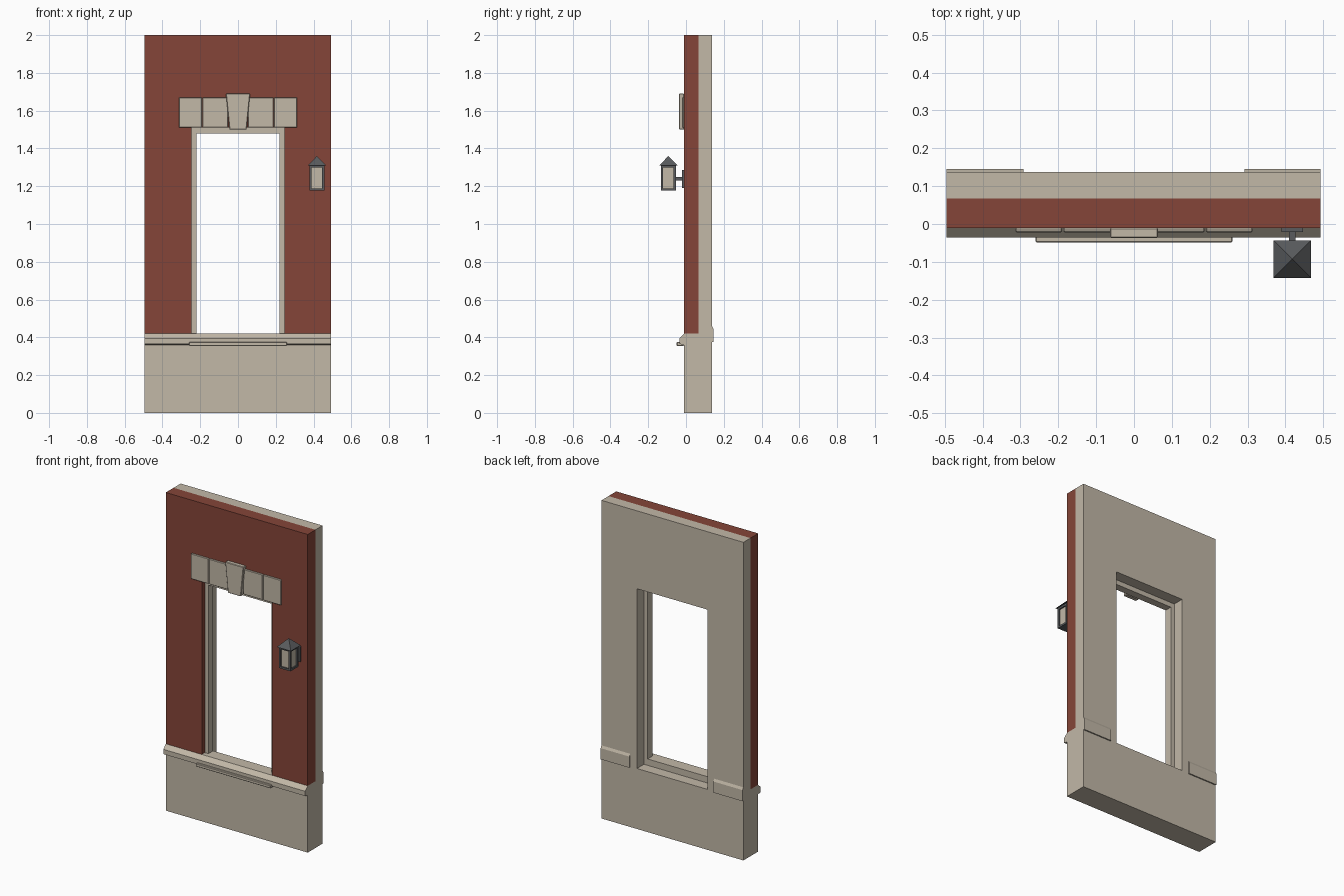
import bpy, bmesh
from mathutils import Vector

if "Cube" in bpy.data.objects:
    bpy.data.objects.remove(bpy.data.objects["Cube"])


def material(name, rgb):
    m = bpy.data.materials.new(name)
    m.diffuse_color = (*rgb, 1)
    m.use_nodes = True
    m.node_tree.nodes["Principled BSDF"].inputs["Base Color"].default_value = m.diffuse_color
    return m


STONE = material("beige stone", (0.54, 0.48, 0.39))
BRICK = material("red brick", (0.235, 0.06, 0.04))
METAL = material("dark grey metal", (0.10, 0.105, 0.11))

X0, X1 = -0.495, 0.492                            # wall ends
FRONT, MID, BACK = -0.01, 0.067, 0.137            # wall layers in depth


def prism(name, pts, axis, a, b, mat, bevel=0):
    """Extrude a profile from a to b: along y it is (x, z), along x it is (y, z)."""
    bm = bmesh.new()
    place = (lambda p, t: (p[0], t, p[1])) if axis == "y" else (lambda p, t: (t, p[0], p[1]))
    face = bm.faces.new([bm.verts.new(place(p, a)) for p in pts])
    new = bmesh.ops.extrude_face_region(bm, geom=[face])["geom"]
    shift = Vector((0, b - a, 0)) if axis == "y" else Vector((b - a, 0, 0))
    bmesh.ops.translate(bm, vec=shift, verts=[v for v in new if isinstance(v, bmesh.types.BMVert)])
    bmesh.ops.recalc_face_normals(bm, faces=bm.faces)
    me = bpy.data.meshes.new(name)
    bm.to_mesh(me)
    bm.free()
    me.materials.append(mat)
    ob = bpy.data.objects.new(name, me)
    bpy.context.collection.objects.link(ob)
    if bevel:
        mod = ob.modifiers.new("bevel", "BEVEL")
        mod.width, mod.segments = bevel, 1
    return ob


def box(name, x0, x1, y0, y1, z0, z1, mat, bevel=0):
    return prism(name, [(x0, z0), (x1, z0), (x1, z1), (x0, z1)], "y", y0, y1, mat, bevel)


def arch(x0, x1, z0, z1, h, top):
    """Profile of a doorway shape: two legs and a head."""
    return [(x0, z0), (-h, z0), (-h, top), (h, top), (h, z0), (x1, z0), (x1, z1), (x0, z1)]


# Wall: brick face, plaster back and stone base
prism("brick_wall", arch(X0, X1, 0.42, 2.0, 0.245, 1.51), "y", FRONT, MID, BRICK)
prism("plaster_wall", arch(X0, X1, 0.38, 2.0, 0.245, 1.51), "y", MID, BACK, STONE)
box("base_front", X0, X1, FRONT, MID, 0, 0.42, STONE)
box("base_back", X0, X1, MID, BACK, 0, 0.38, STONE)

# Window frame set into the opening
prism("window_frame", arch(-0.245, 0.245, 0.42, 1.51, 0.22, 1.48), "y", 0.02, MID, STONE)

# Sloped ledge across the front, with a small sill below the window
prism("front_ledge", [(FRONT, 0.42), (-0.035, 0.395), (-0.035, 0.365), (FRONT, 0.36)],
      "x", X0, X1, STONE)
box("window_sill", -0.26, 0.26, -0.049, FRONT, 0.355, 0.375, STONE, 0.003)

# Chamfered rails on the back
rail = [(BACK, 0.375), (0.145, 0.375), (0.145, 0.445), (BACK, 0.46)]
prism("back_rail_left", rail, "x", X0, -0.292, STONE)
prism("back_rail_right", rail, "x", 0.292, X1, STONE)

# Lintel blocks and keystone
for side in (-1, 1):
    for i, (a, b) in enumerate([(0.052, 0.187), (0.19, 0.313)]):
        lo, hi = sorted((side * a, side * b))
        box(f"lintel_block_{'left' if side < 0 else 'right'}_{i}",
            lo, hi, -0.022, FRONT, 1.51, 1.67, STONE, 0.003)
prism("keystone", [(-0.045, 1.5), (0.045, 1.5), (0.064, 1.69), (-0.064, 1.69)],
      "y", -0.037, FRONT, STONE, 0.003)

# Wall lantern
LX, LY = 0.418, -0.093
box("lantern_plate", LX - 0.028, LX + 0.028, -0.021, FRONT, 1.19, 1.285, METAL)
box("lantern_arm", LX - 0.008, LX + 0.008, -0.057, -0.02, 1.23, 1.248, METAL)
box("lantern_glass", LX - 0.032, LX + 0.032, LY - 0.032, LY + 0.032, 1.185, 1.31, STONE)
box("lantern_bottom", LX - 0.04, LX + 0.04, LY - 0.04, LY + 0.04, 1.177, 1.189, METAL)
box("lantern_top", LX - 0.04, LX + 0.04, LY - 0.04, LY + 0.04, 1.298, 1.312, METAL)
for sx in (-1, 1):
    for sy in (-1, 1):
        cx, cy = LX + sx * 0.034, LY + sy * 0.034
        box("lantern_post", cx - 0.006, cx + 0.006, cy - 0.006, cy + 0.006, 1.185, 1.302, METAL)
bpy.ops.mesh.primitive_cone_add(vertices=4, radius1=0.049 * 2 ** 0.5, radius2=0, depth=0.05,
                                location=(LX, LY, 1.335), rotation=(0, 0, 0.785398))
roof = bpy.context.object
roof.name = "lantern_roof"
roof.data.materials.append(METAL)
